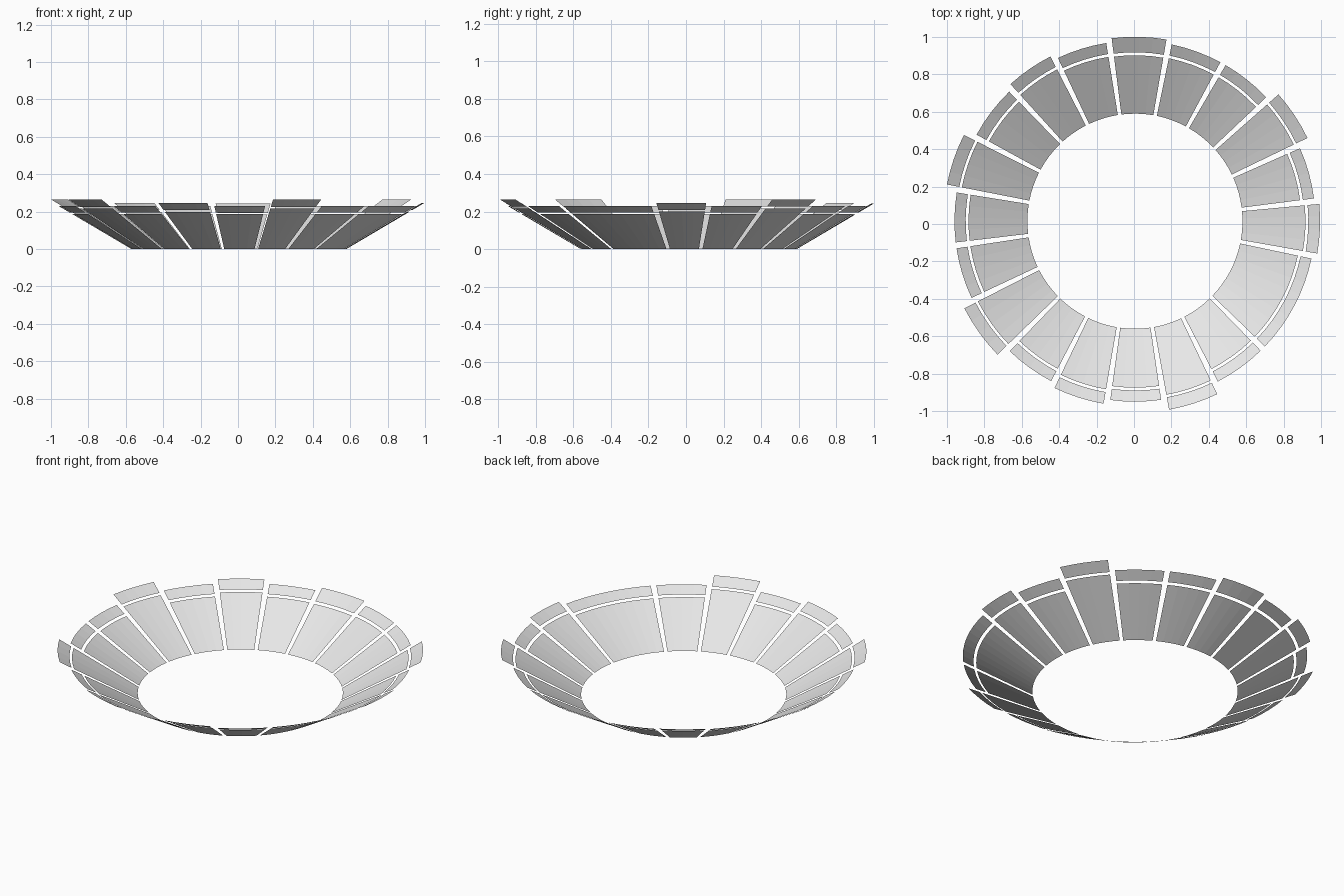
import bpy
import bmesh
from math import cos, sin, radians, ceil

cube = bpy.data.objects.get("Cube")
if cube:
    bpy.data.objects.remove(cube, do_unlink=True)

CENTRE = (0.005, 0.015)
INNER = 0.575       # radius of the open middle
SLOPE = 0.59        # rise of the cone per unit of radius
GAP = 0.95          # half the seam between neighbours, in degrees

grey = bpy.data.materials.new("light grey")
grey.use_nodes = True
grey.diffuse_color = (0.8, 0.8, 0.8, 1)
grey.node_tree.nodes["Principled BSDF"].inputs["Base Color"].default_value = (0.8, 0.8, 0.8, 1)


def cone_sheet(name, r0, r1, a0, a1):
    """Thin curved plate on the cone between two radii and two angles."""
    steps = max(2, ceil((a1 - a0) / 4.5))
    bm = bmesh.new()
    rows = []
    for i in range(steps + 1):
        a = radians(a0 + (a1 - a0) * i / steps)
        rows.append([bm.verts.new((CENTRE[0] + r * cos(a), CENTRE[1] + r * sin(a),
                                   (r - INNER) * SLOPE)) for r in (r0, r1)])
    for (p, q), (s, t) in zip(rows, rows[1:]):
        bm.faces.new((p, q, t, s))
    bmesh.ops.recalc_face_normals(bm, faces=bm.faces)
    # Upper side faces inwards and up
    if sum(f.normal.z for f in bm.faces) < 0:
        bmesh.ops.reverse_faces(bm, faces=bm.faces)
    mesh = bpy.data.meshes.new(name)
    bm.to_mesh(mesh)
    bm.free()
    mesh.materials.append(grey)
    obj = bpy.data.objects.new(name, mesh)
    bpy.context.collection.objects.link(obj)


# Seam angles, counter-clockwise from the panel on +x; one panel is double width
seams = [-11, 6.3, 24.8, 42.4, 60.8, 79.2, 98.2, 116.2, 133.2, 152.3, 169.9,
         187.7, 206.1, 225.1, 243.3, 261.2, 279.3, 296.4, 315.1, 349]

# Panel end, rim tile start and rim tile end
NORMAL = (0.89, 0.905, 0.965)
LONG = (0.912, 0.927, 0.99)
TALL = (0.943, 0.957, 1.024)
WIDE_RIM = (0.887, 0.903, 0.986)
special = {0: LONG, 7: LONG, 14: LONG, 5: WIDE_RIM,
           2: TALL, 9: TALL, 12: TALL, 16: TALL}

for i, (start, end) in enumerate(zip(seams, seams[1:])):
    panel_end, rim_start, rim_end = special.get(i, NORMAL)
    a0, a1 = start + GAP, end - GAP
    cone_sheet(f"sloped_panel_{i + 1}", INNER, panel_end, a0, a1)
    cone_sheet(f"rim_tile_{i + 1}", rim_start, rim_end, a0, a1)
